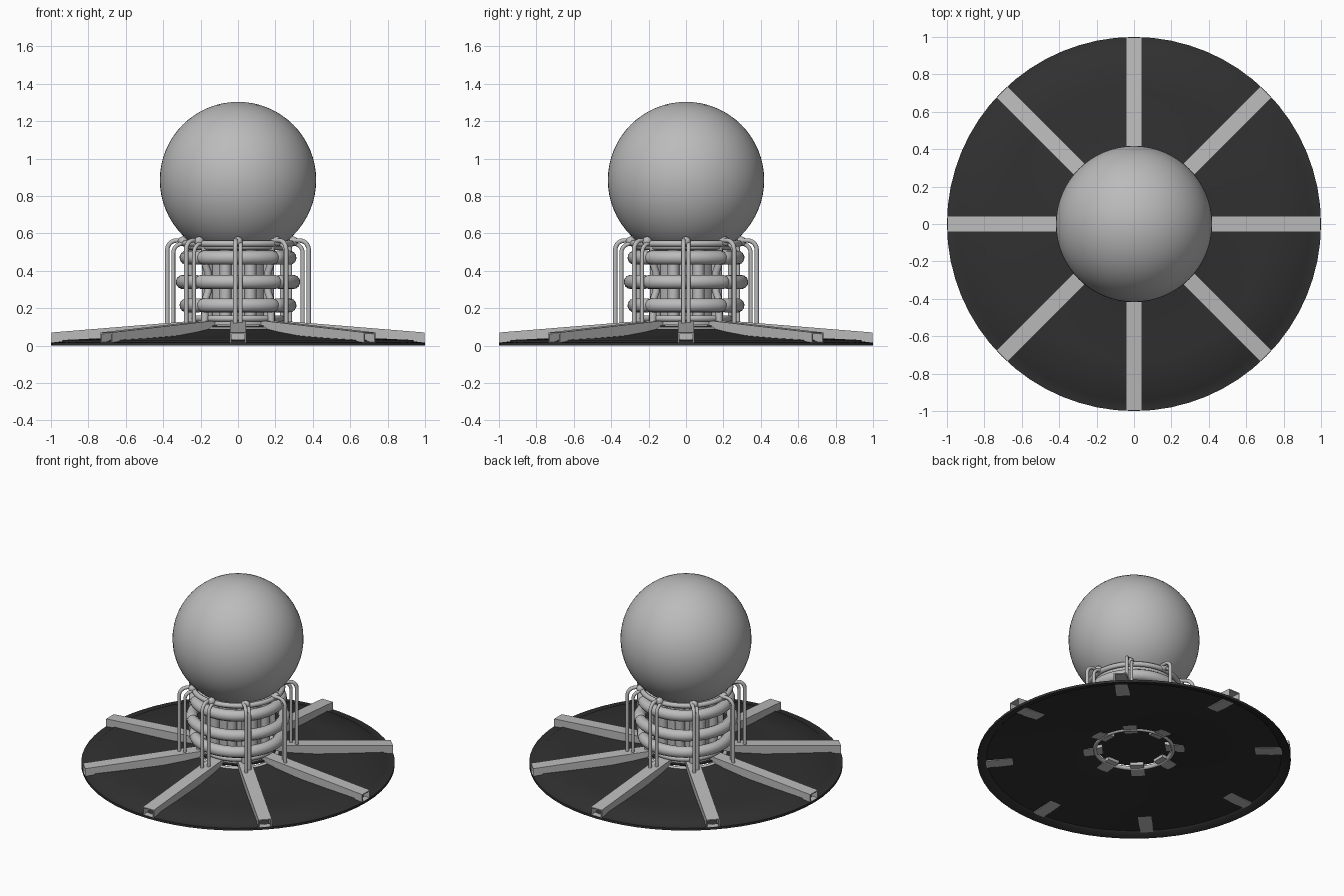
import bpy, bmesh, math
from mathutils import Vector, Matrix

if "Cube" in bpy.data.objects:
    bpy.data.objects.remove(bpy.data.objects["Cube"])

def mat(name, c):
    m = bpy.data.materials.new(name)
    m.diffuse_color = (c, c, c, 1)
    m.use_nodes = True
    m.node_tree.nodes["Principled BSDF"].inputs["Base Color"].default_value = m.diffuse_color
    return m

GREY = mat("light_grey", 0.5)
DARK = mat("charcoal", 0.03)

def finish(bm, name, m, smooth=True, angle=40):
    bmesh.ops.recalc_face_normals(bm, faces=bm.faces)
    me = bpy.data.meshes.new(name)
    bm.to_mesh(me)
    bm.free()
    me.materials.append(m)
    ob = bpy.data.objects.new(name, me)
    bpy.context.collection.objects.link(ob)
    if smooth:
        bpy.ops.object.select_all(action='DESELECT')
        ob.select_set(True)
        bpy.context.view_layer.objects.active = ob
        bpy.ops.object.shade_smooth_by_angle(angle=math.radians(angle))
    return ob

def lathe(name, prof, m, n=64, closed=True):
    """Revolve an (r, z) profile around the z axis."""
    bm = bmesh.new()
    rings = [[bm.verts.new((r * math.cos(2 * math.pi * i / n), r * math.sin(2 * math.pi * i / n), z))
              for i in range(n)] for r, z in prof]
    k = len(rings)
    for j in range(k if closed else k - 1):
        a, b = rings[j], rings[(j + 1) % k]
        for i in range(n):
            bm.faces.new((a[i], a[(i + 1) % n], b[(i + 1) % n], b[i]))
    return finish(bm, name, m)

def ring(name, R, r, z, m):
    return lathe(name, [(R + r * math.cos(t * math.pi / 5), z + r * math.sin(t * math.pi / 5))
                        for t in range(10)], m)

def cylinder(name, r, z0, z1, m, x=0, y=0, n=32):
    bm = bmesh.new()
    bmesh.ops.create_cone(bm, cap_ends=True, segments=n, radius1=r, radius2=r, depth=z1 - z0,
                          matrix=Matrix.Translation((x, y, (z0 + z1) / 2)))
    return finish(bm, name, m)

def ball(name, r, loc, m, u=48, v=24):
    bm = bmesh.new()
    bmesh.ops.create_uvsphere(bm, u_segments=u, v_segments=v, radius=r, matrix=Matrix.Translation(loc))
    return finish(bm, name, m)

def tube(name, path, radii, m, n=10):
    """Sweep a circle along a path, with one radius per point."""
    bm = bmesh.new()
    pts = [Vector(p) for p in path]
    rings = []
    d0 = pts[1] - pts[0]
    side = d0.orthogonal().normalized()
    for i, p in enumerate(pts):
        d = (pts[min(i + 1, len(pts) - 1)] - pts[max(i - 1, 0)]).normalized()
        side = (side - d * side.dot(d)).normalized()
        up = d.cross(side)
        rings.append([bm.verts.new(p + radii[i] * (math.cos(2 * math.pi * k / n) * side
                                                   + math.sin(2 * math.pi * k / n) * up)) for k in range(n)])
    for a, b in zip(rings, rings[1:]):
        for k in range(n):
            bm.faces.new((a[k], a[(k + 1) % n], b[(k + 1) % n], b[k]))
    bm.faces.new(rings[0])
    bm.faces.new(rings[-1])
    return finish(bm, name, m, angle=60)

# Shallow dark dish with a raised lip and an open middle
bottom = [(1.0, 0.0), (0.95, 0.012), (0.94, 0.022), (0.72, 0.032), (0.5, 0.045), (0.34, 0.066), (0.24, 0.085)]
top = [(0.24, 0.094), (0.34, 0.075), (0.5, 0.053), (0.72, 0.04), (0.935, 0.03), (0.945, 0.022), (1.0, 0.016)]
lathe("dish", bottom + top, DARK)
cylinder("hub_floor", 0.24, 0.10, 0.108, DARK)
ring("hub_ring", 0.25, 0.014, 0.085, GREY)
cylinder("hub_plate", 0.22, 0.109, 0.13, GREY)

# Eight sloping beams with hollow outer ends
def beam(i):
    bm = bmesh.new()
    w = 0.043
    prof = [(0.2, 0.08), (0.997, 0.01), (0.997, 0.07), (0.2, 0.135)]
    a = [bm.verts.new((r, -w, z)) for r, z in prof]
    b = [bm.verts.new((r, w, z)) for r, z in prof]
    bm.faces.new(a)
    bm.faces.new(b[::-1])
    for k in range(4):
        f = bm.faces.new((a[k], b[k], b[(k + 1) % 4], a[(k + 1) % 4]))
        if k == 1:
            end = f
    bmesh.ops.recalc_face_normals(bm, faces=bm.faces)
    bmesh.ops.inset_region(bm, faces=[end], thickness=0.01)
    r = bmesh.ops.extrude_face_region(bm, geom=[end])
    bmesh.ops.translate(bm, vec=(-0.12, 0, 0.01), verts=[v for v in r['geom'] if isinstance(v, bmesh.types.BMVert)])
    if end.is_valid:
        bmesh.ops.delete(bm, geom=[end], context='FACES_ONLY')
    bmesh.ops.rotate(bm, verts=bm.verts, matrix=Matrix.Rotation(i * math.pi / 4, 3, 'Z'))
    finish(bm, f"beam_{i}", GREY, smooth=False)

# Pair of bent pipes rising from each beam to the collar
def pipe(name, ang, R, ztop, off, rad):
    bend = 0.05
    path = [(R, 0.09)]
    for k in range(7):
        t = k * math.pi / 12
        path.append((R - bend + bend * math.cos(t), ztop - bend + bend * math.sin(t)))
    path.append((0.275, ztop))
    c, s = math.cos(ang), math.sin(ang)
    tube(name, [(r * c - off * s, r * s + off * c, z) for r, z in path], [rad] * len(path), GREY)

for i in range(8):
    ang = i * math.pi / 4
    c, s = math.cos(ang), math.sin(ang)
    beam(i)
    pipe(f"outer_pipe_{i}", ang, 0.378, 0.562, -0.014, 0.012)
    pipe(f"inner_pipe_{i}", ang, 0.346, 0.545, 0.014, 0.011)
    ball(f"pipe_joint_{i}", 0.026, (0.295 * c, 0.295 * s, 0.557), GREY, 12, 8)
    h = ang + math.pi / 8
    cylinder(f"column_tube_{i}", 0.032, 0.11, 0.54, GREY, 0.175 * math.cos(h), 0.175 * math.sin(h), 12)

# Central column and collar under the globe
cylinder("core_column", 0.16, 0.11, 0.56, GREY)
ring("collar", 0.285, 0.017, 0.545, GREY)
ring("collar_inner", 0.25, 0.02, 0.53, GREY)
ring("base_ring", 0.23, 0.018, 0.145, GREY)

# Three levels of rounded ring segments, four per level
def segment(name, mid, R, z, r):
    half = math.radians(41)
    cap = r / R
    path, radii = [], []
    for k in range(5):
        t = k / 4 * math.pi / 2
        path.append(-half - cap * math.cos(t))
        radii.append(max(r * math.sin(t), 0.002))
    path += [-half + 2 * half * k / 12 for k in range(1, 12)]
    radii += [r] * 11
    path += [-a for a in path[4::-1]]
    radii += radii[4::-1]
    tube(name, [(R * math.cos(mid + a), R * math.sin(mid + a), z) for a in path], radii, GREY, 12)

for lvl, (z, R) in enumerate([(0.215, 0.275), (0.34, 0.295), (0.47, 0.275)]):
    for q in range(4):
        segment(f"ring_segment_{lvl}_{q}", q * math.pi / 2, R, z, 0.038)

# Bulging risers in the gaps between the segments
for q in range(4):
    h = math.pi / 4 + q * math.pi / 2
    prof = [(0.25, 0.13), (0.25, 0.24), (0.225, 0.29), (0.225, 0.39), (0.25, 0.44), (0.25, 0.55)]
    tube(f"riser_{q}", [(r * math.cos(h), r * math.sin(h), z) for r, z in prof], [0.02] * 6, GREY)

# Large globe
ball("globe", 0.418, (0, 0, 0.885), GREY, 64, 32)
